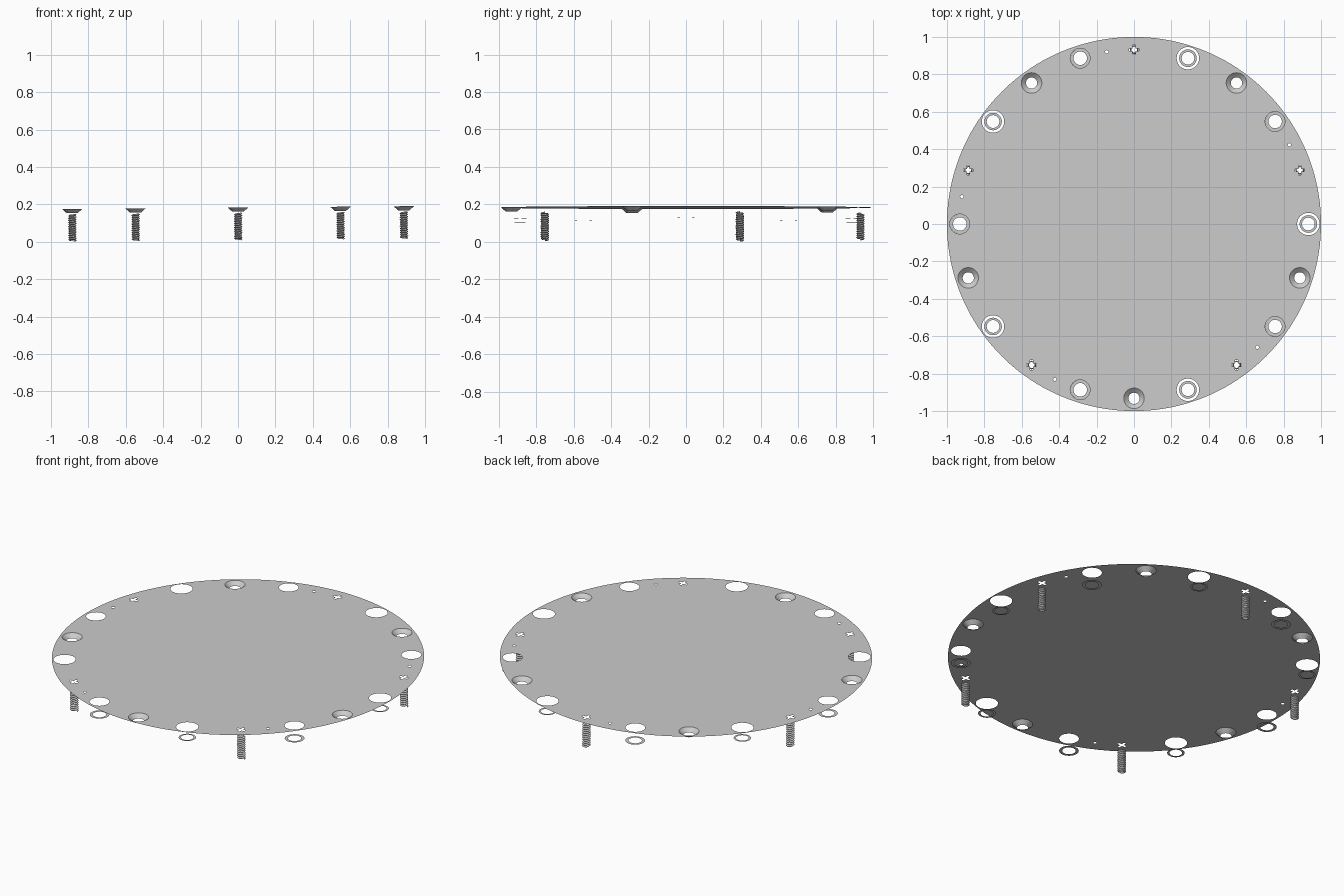
import bpy, bmesh
from math import sin, cos, pi, radians
from mathutils import Matrix

cube = bpy.data.objects.get("Cube")
if cube:
    bpy.data.objects.remove(cube, do_unlink=True)

grey = bpy.data.materials.new("plain grey")
grey.use_nodes = True
grey.diffuse_color = (0.6, 0.6, 0.6, 1)
grey.node_tree.nodes["Principled BSDF"].inputs["Base Color"].default_value = (0.6, 0.6, 0.6, 1)

# The whole plate leans very slightly towards its right side
TILT = Matrix.Translation((0, 0, 0.183)) @ Matrix.Rotation(-0.008, 4, 'Y')
RING = 0.932


def finish(name, bm, spot=(0, 0, 0)):
    mesh = bpy.data.meshes.new(name)
    bm.to_mesh(mesh)
    bm.free()
    mesh.materials.append(grey)
    obj = bpy.data.objects.new(name, mesh)
    bpy.context.collection.objects.link(obj)
    obj.matrix_world = TILT @ Matrix.Translation(spot)
    return obj


def on_ring(degrees, z=0):
    a = radians(degrees)
    return (RING * cos(a), RING * sin(a), z)


def circle(r, count=32, centre=(0, 0, 0)):
    return [(centre[0] + r * cos(2 * pi * i / count),
             centre[1] + r * sin(2 * pi * i / count)) for i in range(count)]


def cross(arm, half):
    quarter = [(arm, -half), (arm, half), (half, half)]
    points = []
    for k in range(4):
        c, s = round(cos(k * pi / 2)), round(sin(k * pi / 2))
        points += [(c * x - s * y, s * x + c * y) for x, y in quarter]
    return points


def sheet(name, loops, spot=(0, 0, 0)):
    """Flat face bounded by the first loop, with the others as openings."""
    bm = bmesh.new()
    for loop in loops:
        verts = [bm.verts.new((x, y, 0)) for x, y in loop]
        for i, v in enumerate(verts):
            bm.edges.new((v, verts[i - 1]))
    bmesh.ops.triangle_fill(bm, edges=bm.edges[:], use_beauty=True, normal=(0, 0, 1))
    bm.normal_update()
    bmesh.ops.reverse_faces(bm, faces=[f for f in bm.faces if f.normal.z < 0])
    bmesh.ops.dissolve_limit(bm, angle_limit=0.01, verts=[], edges=bm.edges[:])
    return finish(name, bm, spot)


def countersink(name, spot):
    """Open cone whose inside faces up."""
    bm = bmesh.new()
    rings = [[bm.verts.new((x, y, z)) for x, y in circle(r)]
             for r, z in ((0.055, 0), (0.03, -0.022))]
    top, low = rings
    for i in range(len(top)):
        bm.faces.new((top[i], top[i - 1], low[i - 1], low[i]))
    for f in bm.faces:
        f.smooth = True
    return finish(name, bm, spot)


def thread(name, spot, length=0.149, turns=12, steps=16):
    """Hollow helical thread with a sharp crest."""
    bm = bmesh.new()
    pitch = length / (turns + 1)
    previous = None
    for i in range(turns * steps + 1):
        a = 2 * pi * i / steps
        z = -length + pitch * i / steps
        row = [bm.verts.new((r * cos(a), r * sin(a), z + pitch * k / 2))
               for k, r in enumerate((0.016, 0.023, 0.016))]
        if previous:
            for k in range(2):
                bm.faces.new((previous[k], row[k], row[k + 1], previous[k + 1]))
        previous = row
    bmesh.ops.remove_doubles(bm, verts=bm.verts[:], dist=0.0001)
    return finish(name, bm, spot)


# Round cover plate with fixing holes and tiny pin holes
openings = []
for k in range(5):
    turn = 72 * k
    for start, radius in ((0, 0.06), (36, 0.053), (18, 0.043), (54, 0.055)):
        openings.append(circle(radius, 32, on_ring(turn + start)))
    openings.append(circle(0.009, 12, on_ring(turn + 27)))
sheet("cover_plate", [circle(1, 160)] + openings)

# Five repeats of the fittings around the rim
for k in range(5):
    turn = 72 * k
    sheet(f"screw_head_{k}", [circle(0.043), cross(0.026, 0.007)], on_ring(turn + 18))
    thread(f"screw_thread_{k}", on_ring(turn + 18, -0.0265))
    countersink(f"countersink_{k}", on_ring(turn + 54))
    sheet(f"small_washer_{k}", [circle(0.047), circle(0.034)], on_ring(turn, -0.062))
    sheet(f"large_washer_{k}", [circle(0.053), circle(0.036)], on_ring(turn + 36, -0.076))
